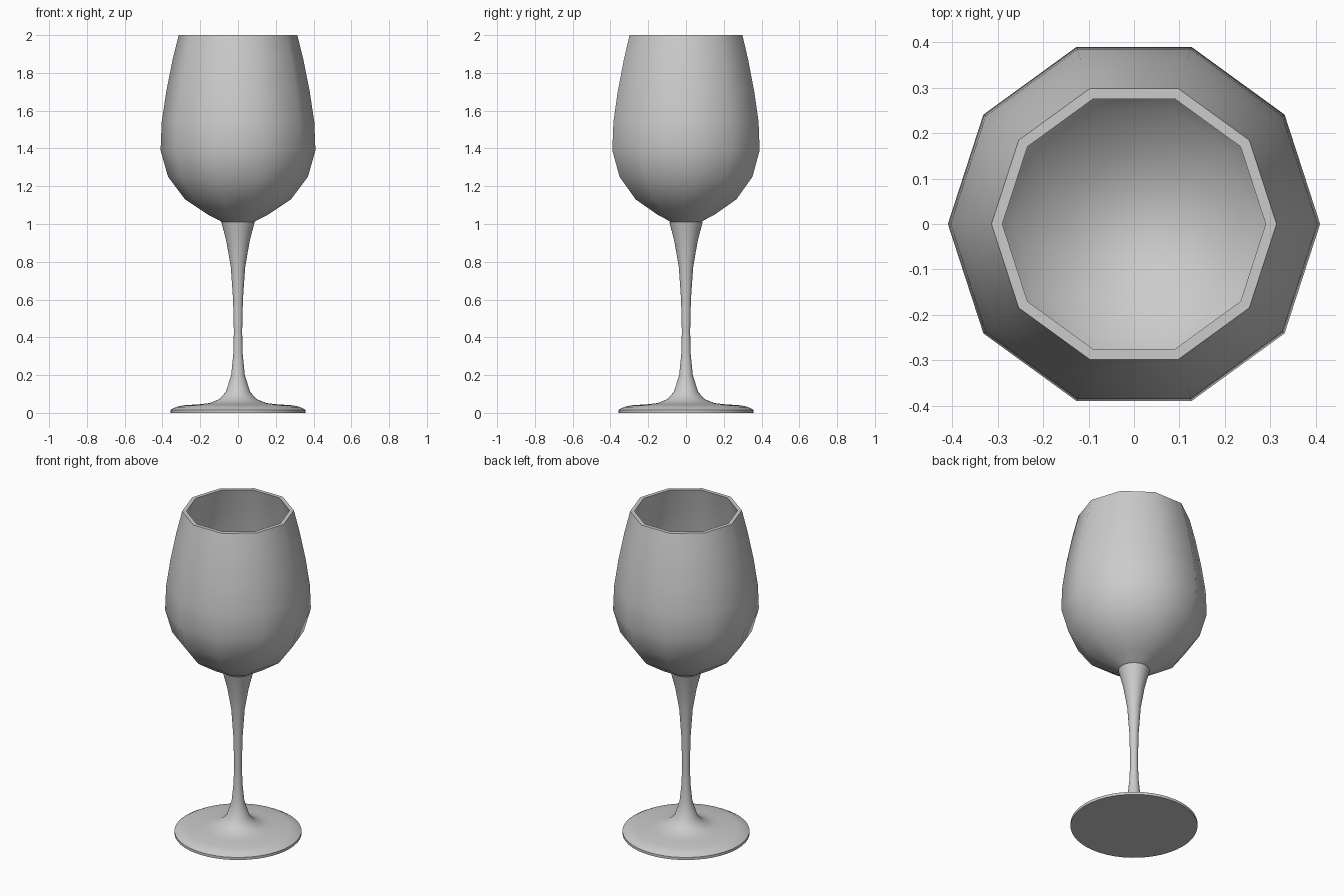
import bpy
import bmesh
from math import cos, sin, pi, radians

if "Cube" in bpy.data.objects:
    bpy.data.objects.remove(bpy.data.objects["Cube"])


def revolve(name, profile, sides, angle):
    """Spin (radius, z) points about z; radius 0 makes a closing pole."""
    bm = bmesh.new()
    rings = []
    for r, z in profile:
        n = sides if r > 0 else 1
        rings.append([bm.verts.new((r * cos(2 * pi * i / sides),
                                    r * sin(2 * pi * i / sides), z))
                      for i in range(n)])
    for a, b in zip(rings, rings[1:]):
        for i in range(sides):
            j = (i + 1) % sides
            loop = [a[i % len(a)], a[j % len(a)], b[j % len(b)], b[i % len(b)]]
            bm.faces.new(list(dict.fromkeys(loop)))
    bmesh.ops.recalc_face_normals(bm, faces=bm.faces)
    mesh = bpy.data.meshes.new(name)
    bm.to_mesh(mesh)
    bm.free()
    obj = bpy.data.objects.new(name, mesh)
    bpy.context.collection.objects.link(obj)
    bpy.ops.object.select_all(action='DESELECT')
    obj.select_set(True)
    bpy.context.view_layer.objects.active = obj
    bpy.ops.object.shade_smooth_by_angle(angle=radians(angle))
    return obj


# Ten-sided bowl: outer wall up to the rim, then down the inner wall
outer = [(0, 1.0), (0.08, 1.005), (0.10, 1.02), (0.16, 1.05), (0.28, 1.13),
         (0.37, 1.25), (0.41, 1.39), (0.404, 1.54), (0.38, 1.70),
         (0.346, 1.87), (0.314, 2.0)]
inner = [(0.29, 2.0), (0.322, 1.87), (0.356, 1.70), (0.38, 1.54),
         (0.385, 1.40), (0.348, 1.265), (0.265, 1.152), (0.15, 1.075),
         (0.08, 1.045), (0, 1.035)]
revolve("bowl", outer + inner, 10, 45)

# Round foot flaring up into the slender stem
stem = [(0, 0), (0.357, 0), (0.357, 0.016), (0.33, 0.031), (0.29, 0.04),
        (0.20, 0.046), (0.15, 0.052), (0.10, 0.072), (0.065, 0.11),
        (0.036, 0.20), (0.025, 0.31), (0.022, 0.43), (0.026, 0.60),
        (0.038, 0.77), (0.06, 0.90), (0.075, 0.96), (0.088, 1.01), (0, 1.015)]
revolve("stem_and_foot", stem, 48, 40)
